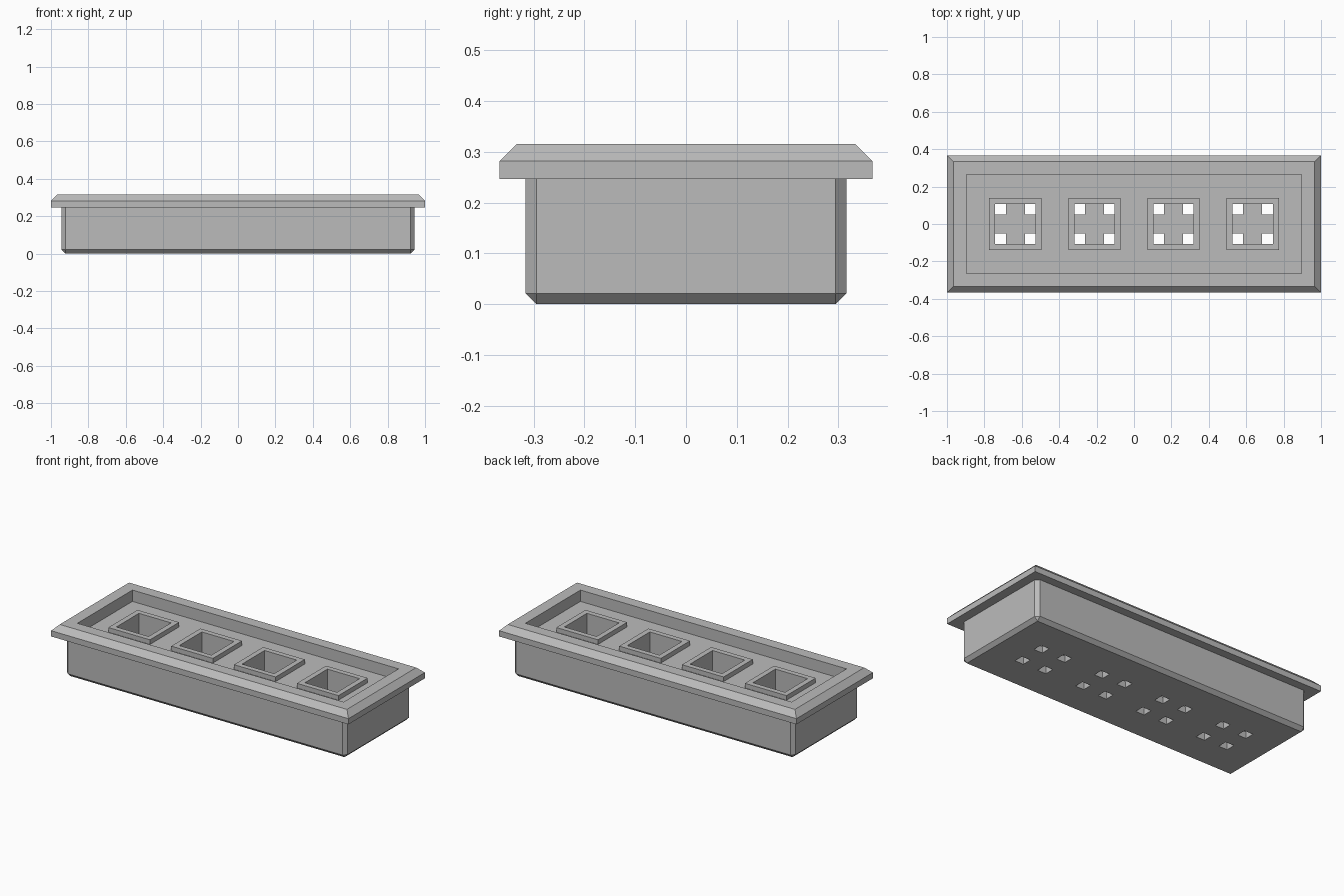
import bpy
import bmesh
from mathutils import Vector

if "Cube" in bpy.data.objects:
    bpy.data.objects.remove(bpy.data.objects["Cube"])

GREY = (0.5, 0.5, 0.5)
grey = bpy.data.materials.new("plain grey")
grey.use_nodes = True
grey.diffuse_color = (*GREY, 1)
grey.node_tree.nodes["Principled BSDF"].inputs["Base Color"].default_value = (*GREY, 1)


def finish(name, bm):
    bmesh.ops.recalc_face_normals(bm, faces=bm.faces)
    mesh = bpy.data.meshes.new(name)
    bm.to_mesh(mesh)
    bm.free()
    mesh.materials.append(grey)
    obj = bpy.data.objects.new(name, mesh)
    bpy.context.collection.objects.link(obj)
    return obj


def add_box(bm, low, high):
    low, high = Vector(low), Vector(high)
    verts = bmesh.ops.create_cube(bm, size=1)["verts"]
    for v in verts:
        v.co = (low + high) / 2 + v.co * (high - low)


def rect_ring(name, profile):
    """Sweep a closed profile of (half width, half depth, height) round a rectangle."""
    bm = bmesh.new()
    loops = [[bm.verts.new((sx * x, sy * y, z))
              for sx, sy in ((-1, -1), (1, -1), (1, 1), (-1, 1))]
             for x, y, z in profile]
    for a, b in zip(loops, loops[1:] + loops[:1]):
        for i in range(4):
            j = (i + 1) % 4
            bm.faces.new((a[i], a[j], b[j], b[i]))
    return finish(name, bm)


def cut(obj, cutter):
    cutter.hide_render = True
    mod = obj.modifiers.new("cut", "BOOLEAN")
    mod.operation = "DIFFERENCE"
    mod.solver = "EXACT"
    mod.object = cutter
    bpy.context.view_layer.objects.active = obj
    bpy.ops.object.modifier_apply(modifier=mod.name)
    bpy.data.objects.remove(cutter)


DECK = 0.247       # tray floor, level with the underside of the rim
SOCKET_TOP = 0.275
PIT_FLOOR = 0.04
SOCKETS = [-0.634, -0.211, 0.211, 0.634]
OUTER, INNER, BAR = 0.14, 0.108, 0.05

# Body: block with chamfered upright and bottom edges, carrying the raised sockets
bm = bmesh.new()
add_box(bm, (-0.944, -0.316, 0), (0.944, 0.316, DECK))
edges = [e for e in bm.edges if min(v.co.z for v in e.verts) < 0.01]
bmesh.ops.bevel(bm, geom=edges, offset=0.021, segments=1, affect="EDGES")
body = finish("body", bm)

# Square pits in the body, each with four corner holes through its floor
bm = bmesh.new()
for x in SOCKETS:
    add_box(bm, (x - INNER, -INNER, PIT_FLOOR), (x + INNER, INNER, 0.4))
cut(body, finish("pit_cutter", bm))
bm = bmesh.new()
for x in SOCKETS:
    for sx in (-1, 1):
        for sy in (-1, 1):
            xs = sorted((x + sx * BAR, x + sx * INNER))
            ys = sorted((sy * BAR, sy * INNER))
            add_box(bm, (xs[0], ys[0], -0.1), (xs[1], ys[1], 0.15))
cut(body, finish("hole_cutter", bm))

# Raised collar round each pit
for i, x in enumerate(SOCKETS):
    collar = rect_ring(f"socket_collar_{i + 1}", [
        (OUTER, OUTER, DECK), (OUTER, OUTER, SOCKET_TOP),
        (INNER, INNER, SOCKET_TOP), (INNER, INNER, DECK)])
    collar.location.x = x

# Overhanging rim with a sloped outer top edge
rect_ring("rim", [
    (1, 0.367, DECK), (1, 0.367, 0.282), (0.966, 0.333, 0.316),
    (0.895, 0.264, 0.316), (0.895, 0.264, DECK)])
